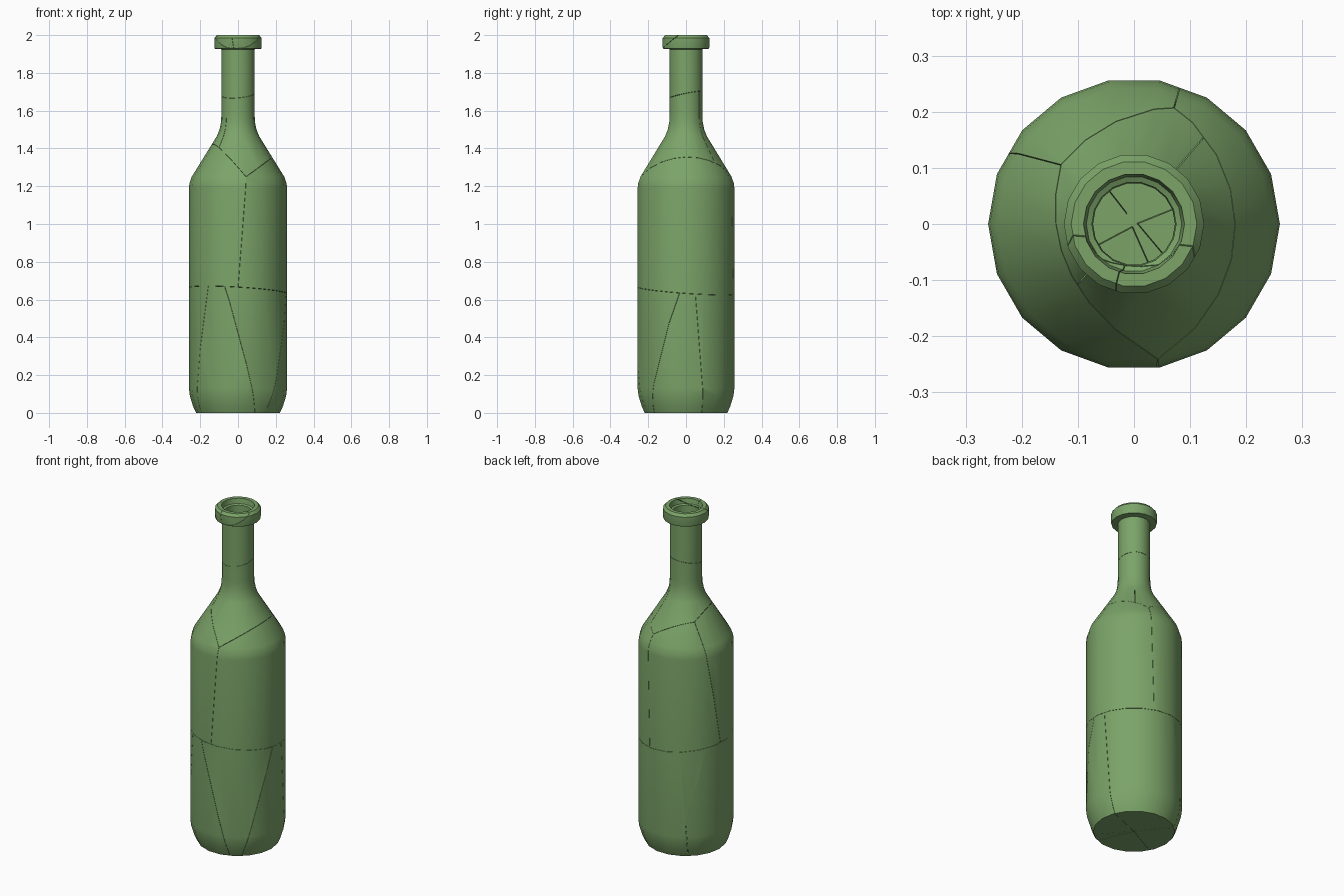
import bpy, bmesh
from math import cos, sin, radians, pi
from mathutils import Vector as V

if "Cube" in bpy.data.objects:
    bpy.data.objects.remove(bpy.data.objects["Cube"])

SIDES = 18
GAP = 0.0007

glass = bpy.data.materials.new("green_glass")
glass.diffuse_color = (0.20, 0.37, 0.14, 1)
glass.use_nodes = True
glass.node_tree.nodes["Principled BSDF"].inputs["Base Color"].default_value = glass.diffuse_color

# Closed bottle profile: outside going up, then inside going down
PROFILE = [(0, 0), (.222, 0), (.238, .035), (.255, .09), (.26, .13), (.26, 1.19), (.257, 1.215),
           (.245, 1.25), (.112, 1.465), (.098, 1.50), (.09, 1.54), (.088, 1.58), (.088, 1.925),
           (.123, 1.928), (.125, 1.935), (.125, 1.985), (.112, 2.0), (.09, 2.0),
           (.085, 1.97), (.075, 1.965), (.073, 1.55), (.10, 1.46), (.23, 1.245),
           (.243, 1.20), (.243, .12), (.21, .02), (0, .02)]


def bottle_shell():
    bm = bmesh.new()
    rings = []
    for r, z in PROFILE:
        n = 1 if r == 0 else SIDES
        rings.append([bm.verts.new((r * cos(2 * pi * i / SIDES), r * sin(2 * pi * i / SIDES), z))
                      for i in range(n)])
    for a, b in zip(rings, rings[1:]):
        for i in range(SIDES):
            j = (i + 1) % SIDES
            if len(a) == 1:
                bm.faces.new((a[0], b[j], b[i]))
            elif len(b) == 1:
                bm.faces.new((a[i], a[j], b[0]))
            else:
                bm.faces.new((a[i], a[j], b[j], b[i]))
    return bm


def shard(name, planes):
    """Keep the part of the shell on the positive side of every plane (point, normal)."""
    bm = bottle_shell()
    for p, n in planes:
        n = n.normalized()
        cut = bmesh.ops.bisect_plane(bm, geom=bm.verts[:] + bm.edges[:] + bm.faces[:], dist=1e-6,
                                     plane_co=p + n * GAP, plane_no=n, clear_inner=True)
        edges = [e for e in cut["geom_cut"] if isinstance(e, bmesh.types.BMEdge) and e.is_boundary]
        if edges:
            bmesh.ops.triangle_fill(bm, edges=edges, use_beauty=True, normal=-n)
    bmesh.ops.recalc_face_normals(bm, faces=bm.faces[:])
    me = bpy.data.meshes.new(name)
    bm.to_mesh(me)
    bm.free()
    me.shade_smooth()
    me.set_sharp_from_angle(angle=radians(32))
    me.materials.append(glass)
    bpy.context.collection.objects.link(bpy.data.objects.new(name, me))


def polar(r, deg, z):
    return V((r * cos(radians(deg)), r * sin(radians(deg)), z))


def flip(plane):
    return plane[0], -plane[1]


def ray_plane(apex, p, q, deg):
    """Plane through three points, facing increasing angle."""
    n = (p - apex).cross(q - apex)
    if n.dot(polar(1, deg + 90, 0)) < 0:
        n = -n
    return apex, n


def down_plane(a, b, c):
    n = (b - a).cross(c - a)
    return a, (-n if n.z > 0 else n)


# Lower body: five wedges meeting at the centre of the base
waist = (V((0, 0, .648)), V((.06, .07, 1)))
low = [(22, 11), (128, 117), (208, 231), (294, 256), (310, 353)]   # base angle, top angle
apex = V((0, 0, 0))
low_rays = [ray_plane(apex, polar(.22, a, 0), polar(.26, b, .65), (a + b) / 2) for a, b in low]
for i in range(5):
    shard(f"lower_shard_{i + 1}", [low_rays[i], flip(low_rays[(i + 1) % 5]), flip(waist)])

# Middle body: three tall shards under a jagged shoulder crack
apex = V((0, 0, 1.23))
kinks = [polar(.238, -80, 1.25), polar(.212, 71, 1.285), polar(.168, 141, 1.375)]
mid = [(-80, -90), (71, 75), (141, 172)]
mid_rays = [ray_plane(apex, k, polar(.26, b, .65), (a + b) / 2) for k, (a, b) in zip(kinks, mid)]
tops = [down_plane(apex, kinks[i], kinks[(i + 1) % 3]) for i in range(3)]
for i in range(3):
    shard(f"middle_shard_{i + 1}", [mid_rays[i], flip(mid_rays[(i + 1) % 3]), waist, tops[i]])

# Shoulder: two shards up to the neck crack
neck = (V((0, 0, 1.685)), V((-.08, -.2, 1)))
split = (V((-.008, 0, 1.5)), V((.245, -.21, 0)))
above = [flip(t) for t in tops]
shard("shoulder_right", above + [flip(neck), split])
shard("shoulder_left", above + [flip(neck), flip(split)])

# Neck and lip: main piece plus two chips at the front of the lip
chip = (V((0, -.03, 2)), V((.09, 1, -1.3)))
chip_split = (V((-.03, -.1, 2)), V((1, -.25, .2)))
shard("neck_and_lip", [neck, chip])
shard("lip_chip_right", [neck, flip(chip), chip_split])
shard("lip_chip_left", [neck, flip(chip), flip(chip_split)])
